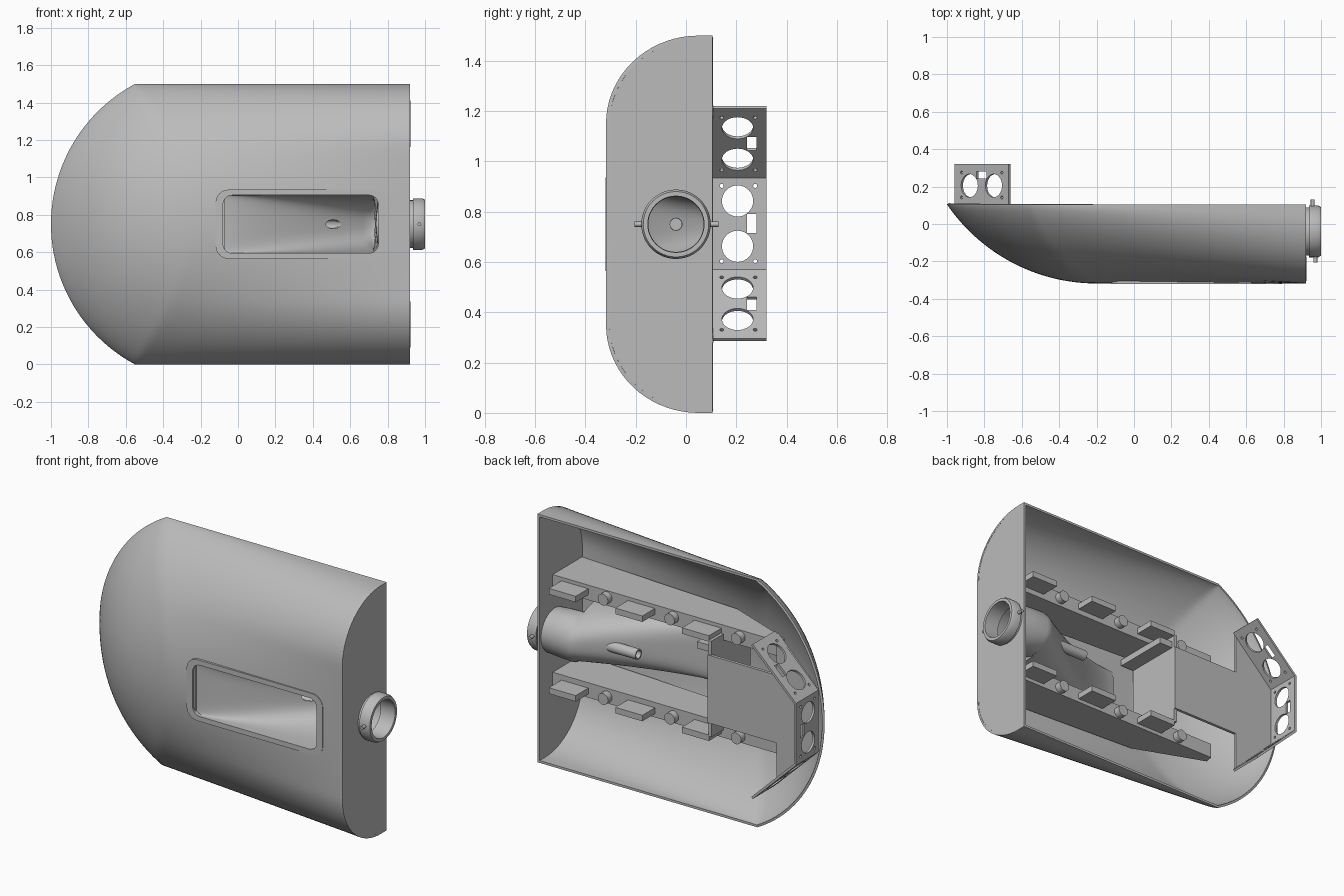
import bpy, bmesh
from math import sin, cos, pi, sqrt, atan2, hypot
from mathutils import Matrix, Vector

cube = bpy.data.objects.get("Cube")
if cube:
    bpy.data.objects.remove(cube)

grey = bpy.data.materials.new("plain_grey")
grey.use_nodes = True
grey.diffuse_color = (0.5, 0.5, 0.5, 1)
grey.node_tree.nodes["Principled BSDF"].inputs["Base Color"].default_value = (0.5, 0.5, 0.5, 1)

RIM, FLOOR, MID, END = 0.105, -0.318, 0.75, 0.92
DEEP = RIM - FLOOR
AXIS_Y = -0.04


def finish(name, bm):
    bmesh.ops.remove_doubles(bm, verts=bm.verts, dist=1e-5)
    bmesh.ops.recalc_face_normals(bm, faces=bm.faces)
    mesh = bpy.data.meshes.new(name)
    bm.to_mesh(mesh)
    bm.free()
    mesh.materials.append(grey)
    ob = bpy.data.objects.new(name, mesh)
    bpy.context.collection.objects.link(ob)
    return ob


def activate(ob):
    bpy.ops.object.select_all(action='DESELECT')
    ob.select_set(True)
    bpy.context.view_layer.objects.active = ob


def smooth(ob):
    activate(ob)
    bpy.ops.object.shade_smooth_by_angle(angle=0.6)


def solidify(ob, thickness, offset):
    activate(ob)
    mod = ob.modifiers.new("thickness", 'SOLIDIFY')
    mod.thickness, mod.offset = thickness, offset
    bpy.ops.object.modifier_apply(modifier=mod.name)


def cut(ob, cutter):
    cutter.hide_render = True
    activate(ob)
    mod = ob.modifiers.new("cut", 'BOOLEAN')
    mod.operation, mod.solver, mod.object = 'DIFFERENCE', 'EXACT', cutter
    bpy.ops.object.modifier_apply(modifier=mod.name)
    bpy.data.objects.remove(cutter)


def add_box(bm, lo, hi):
    lo, hi = Vector(lo), Vector(hi)
    m = Matrix.Translation((lo + hi) / 2) @ Matrix.Diagonal((*(hi - lo), 1))
    bmesh.ops.create_cube(bm, size=1, matrix=m)


def add_cylinder(bm, a, b, r, sides=32):
    a, b = Vector(a), Vector(b)
    rot = (b - a).to_track_quat('Z', 'Y').to_matrix().to_4x4()
    bmesh.ops.create_cone(bm, cap_ends=True, segments=sides, radius1=r, radius2=r,
                          depth=(b - a).length, matrix=Matrix.Translation((a + b) / 2) @ rot)


def box(name, lo, hi):
    bm = bmesh.new()
    add_box(bm, lo, hi)
    return finish(name, bm)


def cylinder(name, a, b, r):
    bm = bmesh.new()
    add_cylinder(bm, a, b, r)
    ob = finish(name, bm)
    smooth(ob)
    return ob


def prism(name, pts, shift):
    bm = bmesh.new()
    f = bm.faces.new([bm.verts.new(p) for p in pts])
    ext = bmesh.ops.extrude_face_region(bm, geom=[f])
    bmesh.ops.translate(bm, vec=shift, verts=[v for v in ext['geom'] if isinstance(v, bmesh.types.BMVert)])
    return finish(name, bm)


def loft(name, rows, closed=False):
    bm = bmesh.new()
    grid = [[bm.verts.new(p) for p in row] for row in rows]
    if closed:
        grid.append(grid[0])
    for a, b in zip(grid, grid[1:]):
        for i in range(len(a) - 1):
            bm.faces.new((a[i], a[i + 1], b[i + 1], b[i]))
    bmesh.ops.dissolve_degenerate(bm, dist=1e-6, edges=bm.edges)
    return finish(name, bm)


def rounded(x0, x1, z0, z1, r, y):
    pts = []
    for cx, cz, a0 in ((x1 - r, z1 - r, 0), (x0 + r, z1 - r, 1), (x0 + r, z0 + r, 2), (x1 - r, z0 + r, 3)):
        pts += [(cx + r * cos((a0 + k / 6) * pi / 2), y, cz + r * sin((a0 + k / 6) * pi / 2)) for k in range(7)]
    return pts


# hull: rounded end section tapering to a lens-shaped section, cut by a curved nose
arc = [(0.35 - 0.35 * cos(k * pi / 36), 0.05 - 0.368 * sin(k * pi / 36)) for k in range(19)]
low = [(0, RIM)] + arc + [(0.35 + 0.04 * k, FLOOR) for k in range(1, 11)]
section = low + [(2 * MID - z, y) for z, y in reversed(low)]


def bulge(s):
    return max(0, 1 - s * s) ** 0.75


def hull_depth(x, d, end_depth):
    blend = max(0, (x + 0.55) / (END + 0.55))
    body = DEEP * bulge(d / MID) * (1 - blend) + end_depth * blend
    if x > -0.2:
        return body
    if x > -0.55:
        half_width = MID + 0.53 * (x + 0.55)
    else:
        half_width = sqrt(max(1e-6, 0.85 ** 2 - (x + 0.15) ** 2))
    keel = RIM - 0.65 + sqrt(0.968 ** 2 - (x + 0.2) ** 2)
    return min(body, max(0, keel) * bulge(d / half_width))


def hull_row(z, y_end):
    d = abs(z - MID)
    start = -0.15 - sqrt(0.85 ** 2 - d * d)
    xs = [start + (i / 64) ** 1.7 * (END - start) for i in range(65)]
    return [(x, RIM - hull_depth(x, d, RIM - max(y_end, FLOOR)), z) for x in xs]


hull = loft("hull_shell", [hull_row(z, y) for z, y in section])
if sum(f.normal.y * f.area for f in hull.data.polygons) > 0:
    hull.data.flip_normals()
solidify(hull, 0.014, -1)
cut(hull, prism("cutter", rounded(-0.08, 0.75, 0.595, 0.905, 0.05, -0.4), (0, 0.2, 0)))
smooth(hull)

# flat end wall with the outlet hole
wall = prism("end_wall", [(END, y, z) for z, y in section], (-0.015, 0, 0))
cut(wall, cylinder("cutter", (0.8, AXIS_Y, MID), (1.1, AXIS_Y, MID), 0.125))

# thin frame around the intake
frame = prism("intake_frame", rounded(-0.12, 0.79, 0.565, 0.935, 0.07, -0.3), (0, -0.02, 0))
cut(frame, prism("cutter", rounded(-0.08, 0.75, 0.595, 0.905, 0.05, -0.4), (0, 0.2, 0)))


# water duct: open trough turning into a round pipe
def trough(x):
    t = (x + 0.085) / 0.79
    p, rise = 0.4 + 0.4 * t, 0.015 + 0.385 * t ** 1.4
    row = []
    for k in range(41):
        c, s = cos(k * pi / 40), max(0, sin(k * pi / 40))
        row.append((x + 0.05 * t * (1 - s ** p), -0.308 + rise * s ** p,
                    MID + 0.16 * abs(c) ** p * (1 if c > 0 else -1)))
    return row


def pipe(x, r):
    return [(x, AXIS_Y - r * cos(k * pi / 20), MID + r * sin(k * pi / 20)) for k in range(41)]


duct = loft("water_duct", [trough(-0.085 + 0.0395 * i) for i in range(21)]
            + [pipe(0.735, 0.137), pipe(0.84, 0.132), pipe(0.91, 0.126)])
solidify(duct, 0.01, 0)
cut(duct, cylinder("cutter", (0.3, AXIS_Y, MID), (0.68, AXIS_Y, MID), 0.024))
smooth(duct)
box("duct_front_lip", (-0.085, -0.31, 0.6), (-0.07, -0.29, 0.9))


# turned parts on the drive axis; lean slants a ring across the axis
def turned(name, profile):
    rows = [[(x + lean * r * cos(k * pi / 24), AXIS_Y + r * cos(k * pi / 24), MID + r * sin(k * pi / 24))
             for k in range(49)] for x, r, lean in profile]
    smooth(loft(name, rows, closed=True))


turned("nozzle", [(0.905, 0.11, 0), (0.905, 0.128, 0), (0.935, 0.128, 0), (0.935, 0.138, 0),
                  (0.985, 0.138, 0), (1.0, 0.13, 0), (1.0, 0.112, 0)])
turned("shaft_tube", [(0.345, 0.023, 0), (0.345, 0.031, 0), (0.5, 0.031, 1.6), (0.5, 0.023, 1.6)])
cylinder("nozzle_pin_front", (0.97, -0.205, MID), (0.97, -0.16, MID), 0.01)
cylinder("nozzle_pin_back", (0.955, 0.08, MID), (0.955, 0.13, MID), 0.01)

# rails with mounting pads and knobs, mirrored about the middle
for side, label in ((1, "upper"), (-1, "lower")):
    z0, z1 = MID + side * 0.25, MID + side * 0.34
    outline = [(0.91, -0.3), (0.91, -0.02), (-0.6, -0.02), (-0.61, -0.07), (-0.18, -0.235)]
    prism(label + "_rail", [(x, y, z0) for x, y in outline], (0, 0, z1 - z0))
    zc = MID + side * 0.3
    for i in range(3):
        x = 0.757 - 0.445 * i
        box(label + "_pad", (x - 0.09, -0.025, zc - 0.018), (x + 0.09, 0.1, zc + 0.018))
        x -= 0.215
        cylinder(label + "_knob", (x, -0.03, zc), (x, 0.02, zc), 0.034)

# bulkhead with its flange and ears, and the deck plate
box("bulkhead", (-0.24, -0.272, 0.5), (-0.22, 0.1, 1.0))
box("bulkhead_ears", (-0.24, -0.015, 0.46), (-0.22, 0.1, 1.04))
box("bulkhead_flange", (-0.22, -0.27, 0.96), (-0.13, 0.08, 1.0))
half = [(-0.22, 0.205), (-0.68, 0.205), (-0.68, 0.455), (-0.95, 0.185)]
deck = [(x, 0.09, MID + d) for x, d in half] + [(x, 0.09, MID - d) for x, d in reversed(half)]
prism("deck_plate", deck, (0, 0.018, 0))


# sensor panels with paired round holes, a slot and screw holes
def panel(name, a, b):
    length = hypot(b[0] - a[0], b[1] - a[1])
    ob = box(name, (0, 0.107, -0.014), (length, 0.32, 0))
    bm = bmesh.new()
    m = length / 2
    for s in (-1, 1):
        add_cylinder(bm, (m + s * 0.09, 0.205, -0.1), (m + s * 0.09, 0.205, 0.1), 0.062)
        for y in (0.142, 0.275):
            add_cylinder(bm, (m + s * 0.15, y, -0.1), (m + s * 0.15, y, 0.1), 0.008, 12)
    add_box(bm, (m - 0.038, 0.243, -0.1), (m + 0.038, 0.28, 0.1))
    cut(ob, finish("cutter", bm))
    ang = atan2(b[1] - a[1], b[0] - a[0])
    ob.data.transform(Matrix.Translation((a[0], 0, a[1])) @ Matrix.Rotation(-ang, 4, 'Y'))
    smooth(ob)


panel("upper_panel", (-0.96, 0.94), (-0.67, 1.22))
panel("middle_panel", (-0.96, 0.565), (-0.96, 0.94))
panel("lower_panel", (-0.67, 0.285), (-0.96, 0.565))
